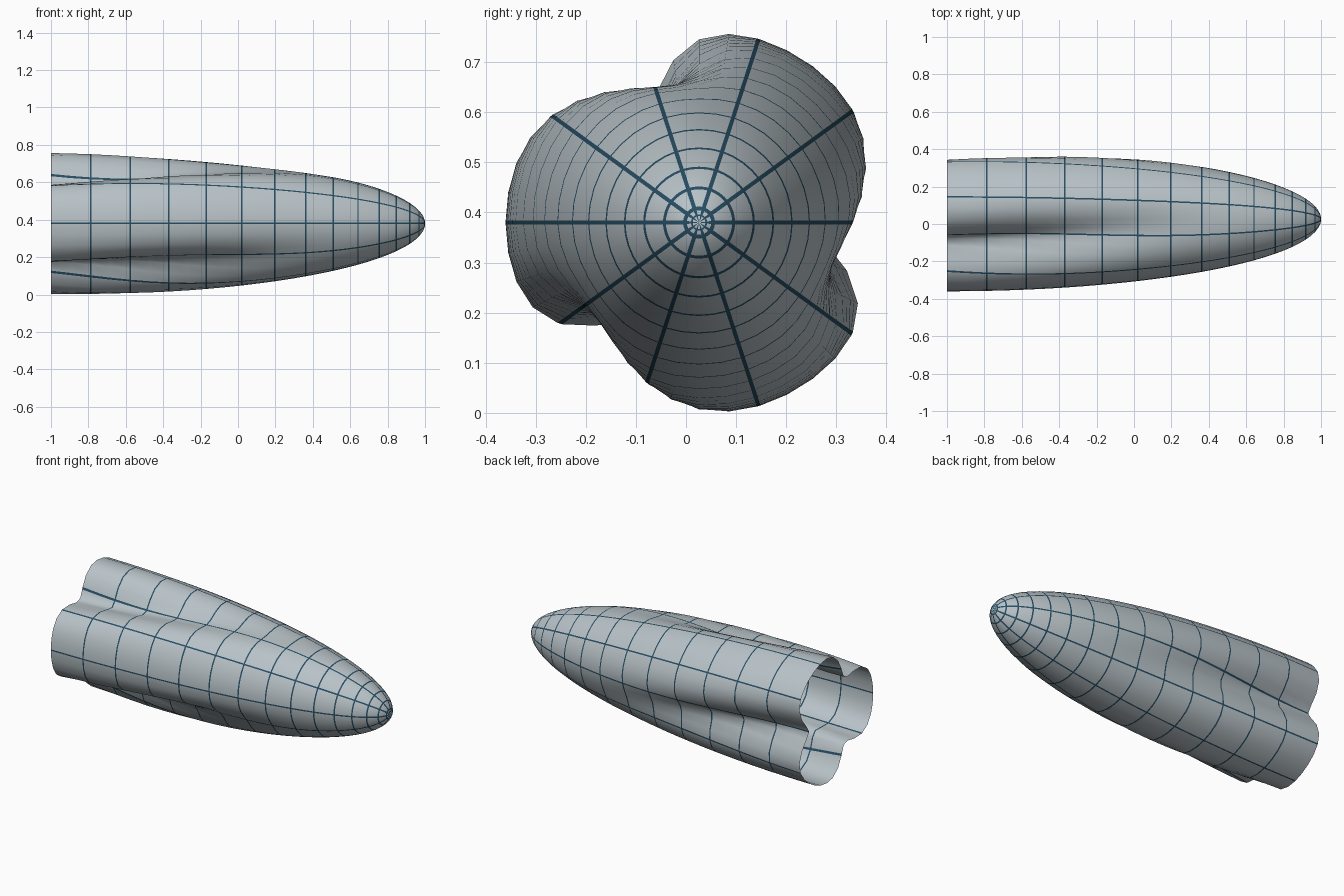
import bpy, bmesh, math

if "Cube" in bpy.data.objects:
    bpy.data.objects.remove(bpy.data.objects["Cube"])

LENGTH, RADIUS = 2.0, 0.386
CY, CZ = 0.026, 0.38          # axis position
STEP = math.radians(6.13)     # seam ring spacing along the profile
HALF = 0.004                  # half width of a seam line


def material(name, rgb):
    m = bpy.data.materials.new(name)
    m.diffuse_color = (*rgb, 1)
    m.use_nodes = True
    m.node_tree.nodes["Principled BSDF"].inputs["Base Color"].default_value = m.diffuse_color
    return m


def radius(u, deg):
    """Elliptic nose profile with three twisting grooves that fade forward."""
    base = RADIUS * math.sqrt(max(0.0, 1 - u * u))
    depth = 0.205 * (1 + math.cos(math.pi * min(u / 0.9, 1)))
    off = (deg + 36 * u + 60) % 120 - 60
    return base * (1 - depth * math.exp(-off * off / 440))


# Profile rows: (angle along profile, seam starts here)
rows = [(0.0, False), (STEP / 2, False)]
for k in range(1, 15):
    t = k * STEP
    speed = math.hypot(LENGTH * math.cos(t), RADIUS * math.sin(t))
    dt = HALF / speed
    rows += [(t - dt, True), (t + dt, False)]
    if k < 14:
        rows.append((t + STEP / 2, False))
rows += [(math.radians(87.6), True), (math.radians(88.1), False)]

# Columns around: forty sides, every fourth one split into a seam strip
cols = []
for i in range(40):
    if i % 4 == 0:
        cols += [(i * 9, -1), (i * 9, 1)]
    else:
        cols.append((i * 9, 0))

# Shell with seam lines as narrow faces
bm = bmesh.new()
rings = []
for t, _ in rows:
    u = math.sin(t)
    ring = []
    for deg, side in cols:
        r0 = max(radius(u, deg), 1e-4)
        a = deg + side * min(math.degrees(HALF / r0), 7)
        r = radius(u, a)
        a = math.radians(a)
        ring.append(bm.verts.new((-1 + LENGTH * u, CY + r * math.cos(a), CZ + r * math.sin(a))))
    rings.append(ring)

n = len(cols)
for (_, seam_ring), lo, hi in zip(rows, rings, rings[1:]):
    for j in range(n):
        q = (j + 1) % n
        f = bm.faces.new((lo[j], lo[q], hi[q], hi[j]))
        f.material_index = 1 if seam_ring or cols[j][1] == -1 else 0

# Nose tip
tip = bm.verts.new((1, CY, CZ))
for j in range(n):
    f = bm.faces.new((rings[-1][j], rings[-1][(j + 1) % n], tip))
    f.material_index = 1 if cols[j][1] == -1 else 0

for f in bm.faces:
    f.smooth = True
bm.normal_update()
mesh = bpy.data.meshes.new("lobed_shell")
bm.to_mesh(mesh)
bm.free()
mesh.materials.append(material("pale_blue_grey", (0.48, 0.54, 0.57)))
mesh.materials.append(material("dark_blue_seam", (0.02, 0.075, 0.125)))
shell = bpy.data.objects.new("lobed_shell", mesh)
bpy.context.collection.objects.link(shell)
